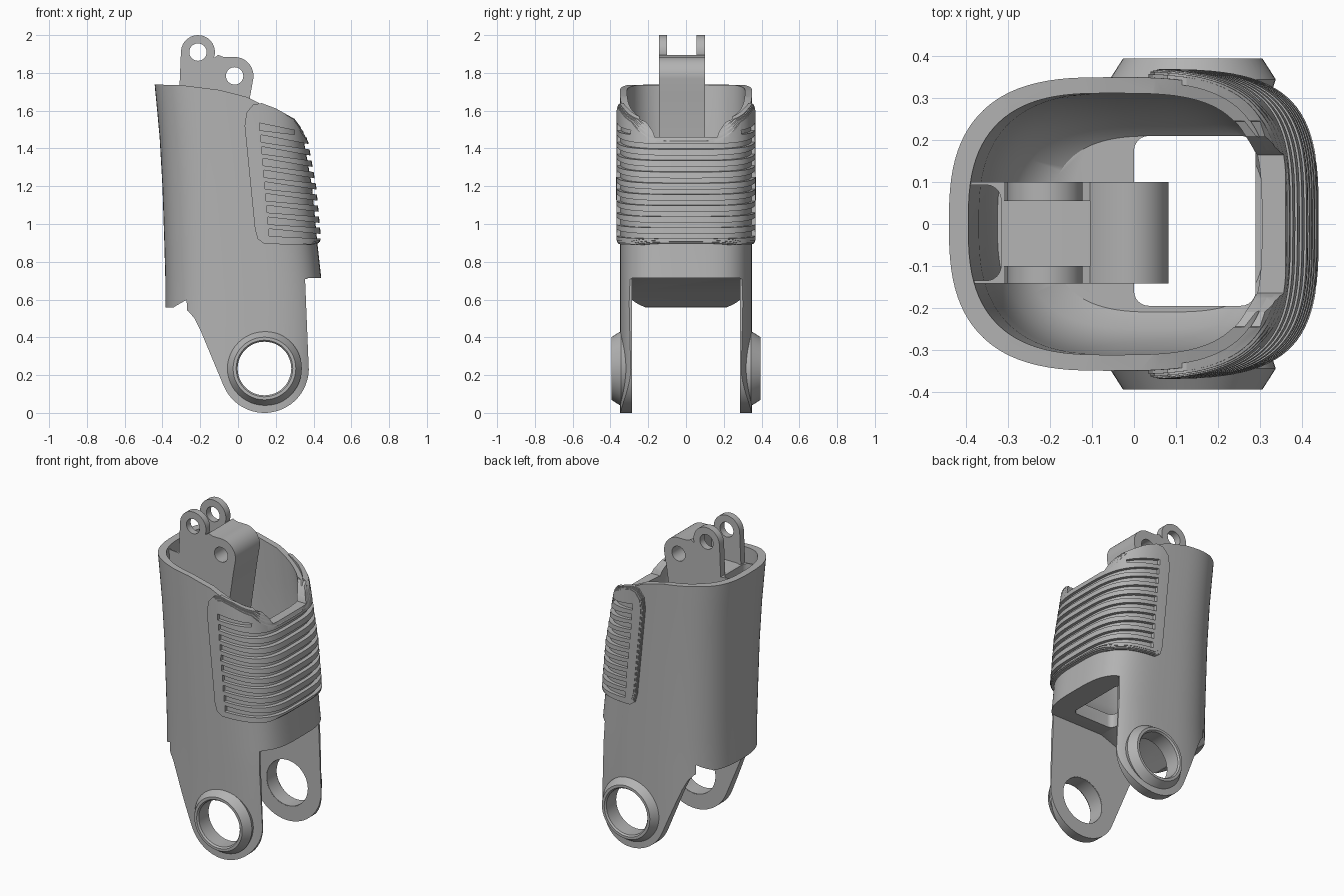
import bpy, bmesh
from math import cos, sin, radians, pi, copysign

cube = bpy.data.objects.get("Cube")
if cube:
    bpy.data.objects.remove(cube)

grey = bpy.data.materials.new("plain_grey")
grey.use_nodes = True
grey.diffuse_color = (0.45, 0.45, 0.45, 1)
grey.node_tree.nodes["Principled BSDF"].inputs["Base Color"].default_value = grey.diffuse_color


def make(name, bm):
    bmesh.ops.recalc_face_normals(bm, faces=bm.faces[:])
    mesh = bpy.data.meshes.new(name)
    bm.to_mesh(mesh)
    bm.free()
    obj = bpy.data.objects.new(name, mesh)
    bpy.context.collection.objects.link(obj)
    return obj


def skin(name, rings, closed=False):
    """Join rings of points into a solid; closed joins last ring to first."""
    bm = bmesh.new()
    loops = [[bm.verts.new(p) for p in ring] for ring in rings]
    n = len(loops[0])
    pairs = list(zip(loops, loops[1:]))
    if closed:
        pairs.append((loops[-1], loops[0]))
    else:
        bm.faces.new(loops[0])
        bm.faces.new(loops[-1])
    for a, b in pairs:
        for i in range(n):
            j = (i + 1) % n
            bm.faces.new((a[i], a[j], b[j], b[i]))
    return make(name, bm)


def prism(name, outline, y0, y1):
    return skin(name, [[(x, y, z) for x, z in outline] for y in (y0, y1)])


def arc(cx, cz, r, a0, a1, steps=16):
    angles = [radians(a0 + (a1 - a0) * i / steps) for i in range(steps + 1)]
    return [(cx + r * cos(a), cz + r * sin(a)) for a in angles]


def round_box(name, x0, x1, y0, y1, z0, z1, r):
    """Upright block with rounded vertical edges."""
    outline = (arc(x1 - r, y1 - r, r, 0, 90, 6) + arc(x0 + r, y1 - r, r, 90, 180, 6)
               + arc(x0 + r, y0 + r, r, 180, 270, 6) + arc(x1 - r, y0 + r, r, 270, 360, 6))
    return skin(name, [[(x, y, z) for x, y in outline] for z in (z0, z1)])


def tube(name, rows, grow=0.0, count=96):
    """Loft rounded sections given as (z, x left, x right, half depth); +x end is squarer."""
    rings = []
    for z, xl, xr, b in rows:
        c, a, b = (xl + xr) / 2, (xr - xl) / 2 + grow, b + grow * 0.9
        ring = []
        for i in range(count):
            t = 2 * pi * i / count
            u, v = cos(t), sin(t)
            e = 2 / (3.5 if u > 0 else 2.75)
            ring.append((c + a * copysign(abs(u) ** e, u), b * copysign(abs(v) ** e, v), z))
        rings.append(ring)
    return skin(name, rings)


def combine(obj, operation, *others):
    for other in others:
        mod = obj.modifiers.new("cut", "BOOLEAN")
        mod.operation, mod.solver, mod.object = operation, "EXACT", other
        bpy.context.view_layer.update()
        deps = bpy.context.evaluated_depsgraph_get()
        mesh = bpy.data.meshes.new_from_object(obj.evaluated_get(deps))
        obj.modifiers.clear()
        obj.data = mesh
        bpy.data.objects.remove(other)
    return obj


# Sections of the hollow body and its cavity
OUTER = [(-0.1, -.385, .46, .35), (.58, -.385, .455, .35), (.72, -.385, .44, .35),
         (.9, -.39, .42, .35), (1.2, -.4, .392, .35), (1.46, -.415, .345, .35),
         (1.6, -.428, .32, .35), (1.85, -.452, .28, .35)]
CAVITY = [(.8, -.2, .31, .21), (.84, -.27, .325, .25), (.92, -.32, .34, .285),
          (1.05, -.345, .345, .305), (1.2, -.355, .34, .312), (1.46, -.37, .305, .312),
          (1.9, -.41, .235, .312)]
PIVOT = (.14, .235)


def notch():
    """Dip in the rim on the +x side."""
    outline = [(-.165, 1.46), (.165, 1.46), (.175, 1.49), (.21, 1.54), (.245, 1.555), (.27, 1.9),
               (-.27, 1.9), (-.245, 1.555), (-.21, 1.54), (-.175, 1.49)]
    return skin("notch", [[(x, y, z) for y, z in outline] for x in (.2, .6)])


# Body shell with sloped rim, fork opening and legs below
foot = arc(*PIVOT, .235, 203, 358, 24)
side = [(-.6, .56), (-.31, .557), (-.265, .54), (-.23, .5), (-.2, .44)] + foot + [
    (.355, .71), (.6, .71), (.6, 1.2), (.365, 1.43), (.3, 1.535), (.2, 1.59),
    (.13, 1.63), (.05, 1.672), (-.1, 1.71), (-.3, 1.735), (-.6, 1.742)]
shell = tube("body_shell", OUTER)
fork = [(-.34, -.2), (.6, -.2), (.6, .715), (0, .715), (-.2, .64), (-.34, .56)]
combine(shell, "INTERSECT", prism("side", side, -.6, .6))
combine(shell, "DIFFERENCE", tube("cavity", CAVITY), prism("fork", fork, -.287, .287),
        round_box("window", 0, .29, -.195, .21, .6, 1, .035), notch(),
        prism("pivot_hole", arc(*PIVOT, .145, 0, 352.5, 47), -.6, .6))
parts = [shell]

# Raised rings around the pivot holes
section = [(.142, .288), (.142, .385), (.15, .395), (.166, .395), (.198, .345), (.185, .305), (.16, .288)]
for s, label in ((-1, "front"), (1, "back")):
    rings = []
    for k in range(48):
        t = 2 * pi * k / 48
        rings.append([(PIVOT[0] + r * cos(t), s * y, PIVOT[1] + r * sin(t)) for r, y in section])
    parts.append(skin(label + "_pivot_ring", rings, closed=True))

# Ridge with a cable slot behind the hinge
ridge = prism("slot_ridge", [(-.36, .82), (-.295, .82), (-.295, 1.715), (-.42, 1.725), (-.38, 1.2)], -.142, .1)
parts.append(combine(ridge, "DIFFERENCE", round_box("slot", -.43, -.317, -.135, .093, .95, 1.9, .035)))

# Hinge block with split upper ears and two pin holes
hinge_side = ([(-.31, .8), (-.31, 1.72)] + arc(-.212, 1.91, .09, 178, -20)
              + [(-.105, 1.895), (-.075, 1.884)] + arc(-.018, 1.784, .1, 95, -8)
              + [(.065, 1.68), (.01, 1.3), (0, .8)])
hinge = prism("hinge_block", hinge_side, -.142, .1)
combine(hinge, "DIFFERENCE",
        prism("gap", [(-.4, 1.68), (-.285, 1.72), (-.105, 1.72), (-.105, 2.2), (-.4, 2.2)], -.1, .055),
        prism("pin_a", arc(-.212, 1.91, .046, 0, 348.75, 31), -.4, .4),
        prism("pin_b", arc(-.018, 1.784, .046, 0, 348.75, 31), -.4, .4))
parts.append(hinge)

# Grip pad: stepped layers rounding its edge, cut by slanted grooves
pad_side = [(.035, 1.52), (.045, 1.59), (.08, 1.632), (.125, 1.64), (.2, 1.612), (.3, 1.556),
            (.375, 1.455), (.55, 1.3), (.55, .94), (.43, .9), (.39, .888), (.14, .895),
            (.105, .92), (.09, .97)]
layers = (("grip_base", .009, 0), ("grip_edge_lower", .015, .004),
          ("grip_edge_upper", .019, .01), ("grip_pad", .022, .019))
for name, grow, inset in layers:
    cx, cz = .25, 1.26
    outline = [(cx + (x - cx) * (1 - inset / .2), cz + (z - cz) * (1 - inset / .36))
               if x < .5 else (x, z) for x, z in pad_side]
    pad = tube(name, OUTER, grow)
    combine(pad, "INTERSECT", prism("pad_side", outline, -.6, .6))
    combine(pad, "DIFFERENCE", tube("pad_core", OUTER, -.012), notch())
    for i in range(10):
        f = i / 9
        xl, zl = .115 + .05 * f, 1.515 - .56 * f
        xr, zr = (.5, 1.445 - .515 * f) if i else (.3, 1.485)
        groove = [(xl, zl - .019), (xr, zr - .011), (xr, zr + .011), (xl, zl + .019)]
        combine(pad, "DIFFERENCE", prism("groove", groove, -.6, .6))
    parts.append(pad)

# Colour and shading
for obj in parts:
    obj.data.materials.clear()
    obj.data.materials.append(grey)
bpy.ops.object.select_all(action="DESELECT")
for obj in parts:
    obj.select_set(True)
bpy.context.view_layer.objects.active = shell
bpy.ops.object.shade_smooth_by_angle(angle=radians(30))
